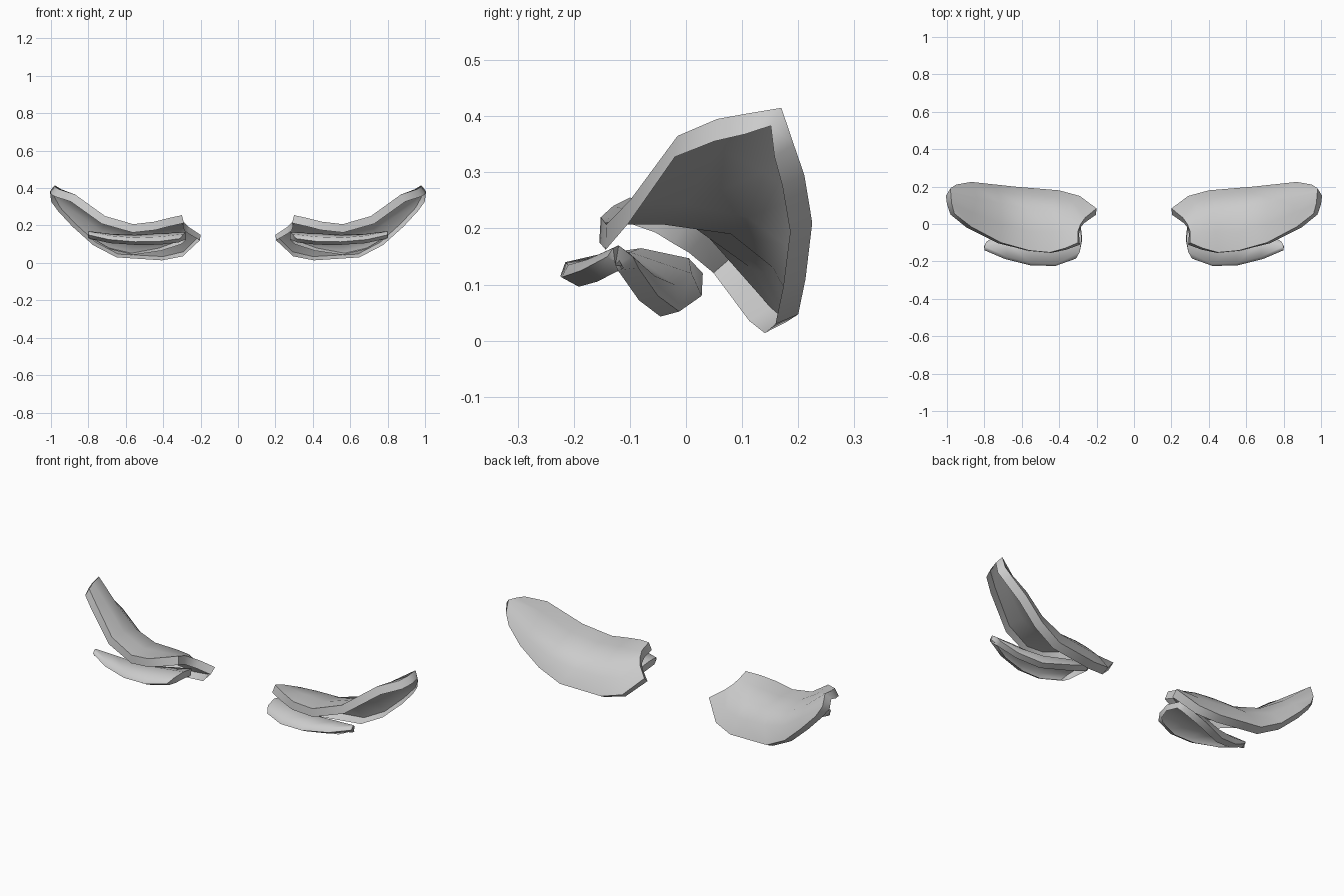
import bpy, math


def curved_plate(name, columns, lip):
    """Skin a grid of cross-sections, turn its border inward as a lip and mirror it."""
    rows = len(columns[0])
    verts = [p for col in columns for p in col]
    faces = []
    for u in range(len(columns) - 1):
        for v in range(rows - 1):
            a, b = u * rows + v, (u + 1) * rows + v
            faces.append((a, b, b + 1, a + 1))
    mesh = bpy.data.meshes.new(name)
    mesh.from_pydata(verts, [], faces)
    mesh.update()
    ob = bpy.data.objects.new(name, mesh)
    bpy.context.collection.objects.link(ob)

    solid = ob.modifiers.new("lip", 'SOLIDIFY')
    solid.thickness = lip
    solid.offset = -1
    solid.use_rim_only = True
    ob.modifiers.new("mirror", 'MIRROR').use_axis[0] = True

    bpy.ops.object.select_all(action='DESELECT')
    ob.select_set(True)
    bpy.context.view_layer.objects.active = ob
    bpy.ops.object.convert(target='MESH')
    bpy.ops.object.shade_smooth_by_angle(angle=math.radians(70))
    return ob


# Large upper plate: sections from inner end to raised outer tip,
# each running front edge -> over the top -> back bottom edge
curved_plate("upper_plate", [
    [(.30, -.10, .255), (.30, -.04, .235), (.285, .0, .212), (.26, .035, .19), (.20, .083, .15)],
    [(.37, -.13, .24), (.36, -.04, .225), (.345, .055, .195), (.325, .115, .13), (.29, .15, .06)],
    [(.45, -.152, .22), (.44, -.04, .217), (.43, .075, .19), (.42, .14, .12), (.40, .18, .034)],
    [(.56, -.142, .207), (.56, -.04, .207), (.57, .08, .19), (.59, .155, .13), (.64, .20, .047)],
    [(.71, -.10, .25), (.71, .0, .243), (.71, .11, .22), (.73, .178, .17), (.76, .213, .11)],
    [(.87, -.015, .365), (.86, .06, .342), (.84, .14, .30), (.85, .20, .255), (.87, .225, .21)],
    [(.96, .055, .395), (.975, .11, .405), (.98, .17, .415), (.98, .192, .35), (.95, .211, .295)],
], .045)

# Smaller lower plate, tucked in front of and under the upper one
curved_plate("lower_plate", [
    [(.31, -.185, .13), (.29, -.15, .155), (.28, -.08, .165), (.29, .005, .147), (.31, .03, .12)],
    [(.42, -.224, .115), (.42, -.215, .14), (.42, -.10, .158), (.42, .01, .12), (.42, .028, .08)],
    [(.55, -.222, .113), (.55, -.21, .135), (.55, -.10, .15), (.56, -.02, .10), (.57, -.012, .052)],
    [(.69, -.187, .125), (.68, -.175, .145), (.68, -.10, .155), (.68, -.055, .115), (.69, -.05, .08)],
    [(.80, -.14, .15), (.80, -.13, .165), (.80, -.12, .17), (.79, -.095, .15), (.775, -.085, .13)],
], .036)
